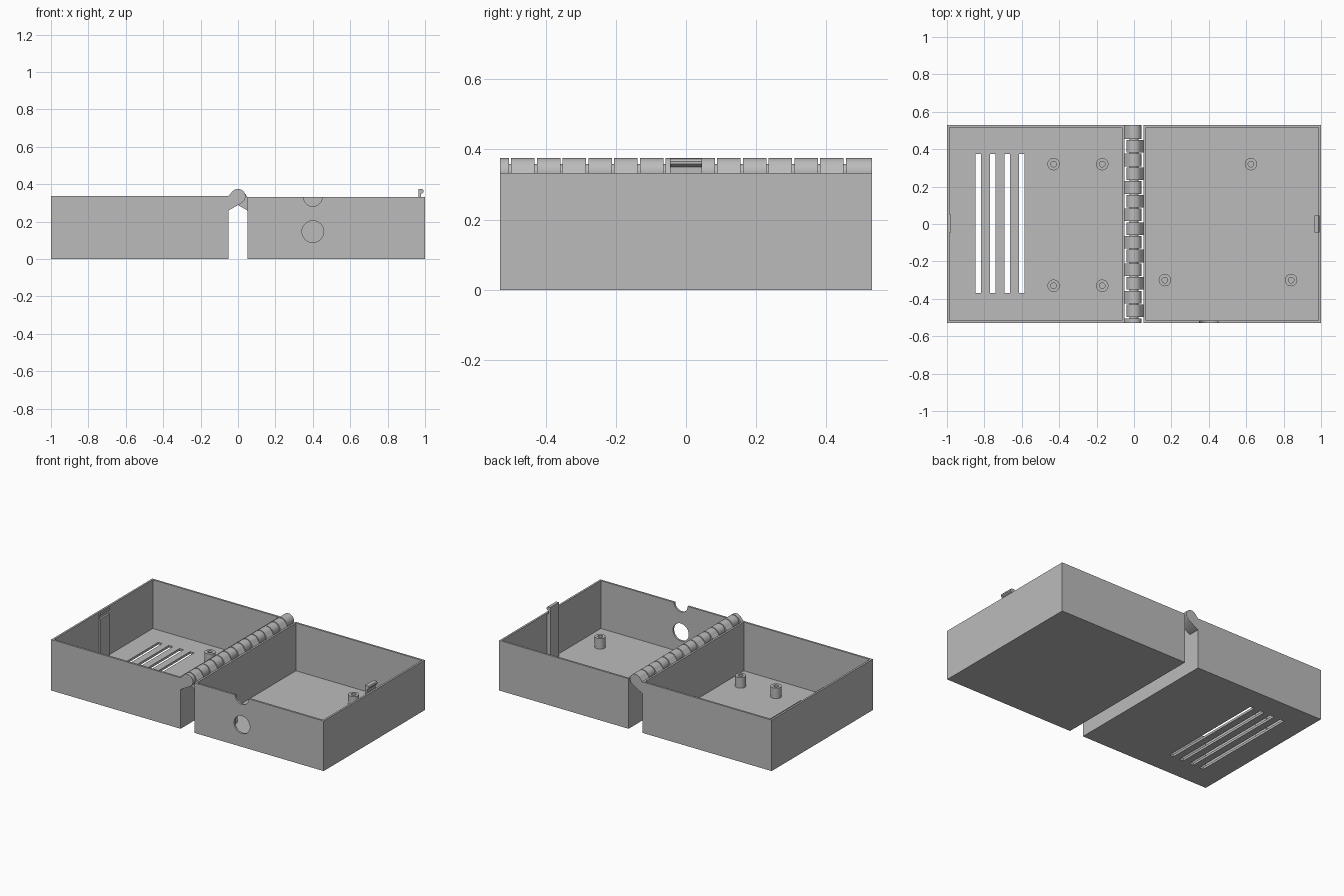
import bpy, bmesh
from math import cos, sin, radians, tau

cube = bpy.data.objects.get("Cube")
if cube:
    bpy.data.objects.remove(cube, do_unlink=True)

grey = bpy.data.materials.new("plain grey")
grey.use_nodes = True
grey.diffuse_color = (0.5, 0.5, 0.5, 1)
grey.node_tree.nodes["Principled BSDF"].inputs["Base Color"].default_value = (0.5, 0.5, 0.5, 1)

WALL, FLOOR, DEPTH = 0.013, 0.015, 0.53
AXIS_Z, KNUCKLE_R = 0.335, 0.04


def finish(name, bm):
    bmesh.ops.recalc_face_normals(bm, faces=bm.faces[:])
    mesh = bpy.data.meshes.new(name)
    bm.to_mesh(mesh)
    bm.free()
    mesh.materials.append(grey)
    obj = bpy.data.objects.new(name, mesh)
    bpy.context.scene.collection.objects.link(obj)
    return obj


def smooth(obj):
    bpy.ops.object.select_all(action='DESELECT')
    bpy.context.view_layer.objects.active = obj
    obj.select_set(True)
    bpy.ops.object.shade_smooth_by_angle(angle=radians(35))


def box(name, x0, x1, y0, y1, z0, z1):
    bm = bmesh.new()
    bmesh.ops.create_cube(bm, size=1)
    for v in bm.verts:
        v.co = (x1 if v.co.x > 0 else x0, y1 if v.co.y > 0 else y0, z1 if v.co.z > 0 else z0)
    return finish(name, bm)


def prism(name, outline, y0, y1):
    """Extrude an x-z outline along y."""
    bm = bmesh.new()
    face = bm.faces.new([bm.verts.new((x, y0, z)) for x, z in outline])
    out = bmesh.ops.extrude_face_region(bm, geom=[face])
    for v in out["geom"]:
        if isinstance(v, bmesh.types.BMVert):
            v.co.y = y1
    return finish(name, bm)


def circle(x, z, r, n=48):
    return [(x + r * cos(tau * i / n), z + r * sin(tau * i / n)) for i in range(n)]


def cut(obj, cutter):
    """Subtract the cutter, then discard it."""
    cutter.hide_render = True
    mod = obj.modifiers.new("cut", 'BOOLEAN')
    mod.operation, mod.solver, mod.object = 'DIFFERENCE', 'EXACT', cutter
    bpy.ops.object.select_all(action='DESELECT')
    bpy.context.view_layer.objects.active = obj
    obj.select_set(True)
    bpy.ops.object.modifier_apply(modifier=mod.name)
    bpy.data.objects.remove(cutter, do_unlink=True)


def tray(name, x0, x1, height):
    obj = box(name, x0, x1, -DEPTH, DEPTH, 0, height)
    cut(obj, box("cavity", x0 + WALL, x1 - WALL, -DEPTH + WALL, DEPTH - WALL, FLOOR, 1))
    return obj


def post(name, x, y, n=32):
    """Hollow screw post, turned from a rectangular section."""
    bm = bmesh.new()
    top = FLOOR + 0.07
    section = [(0.033, FLOOR - 0.002), (0.033, top), (0.015, top), (0.015, FLOOR - 0.002)]
    rings = [[bm.verts.new((x + r * cos(tau * i / n), y + r * sin(tau * i / n), z))
              for i in range(n)] for r, z in section]
    for k in range(4):
        a, b = rings[k], rings[(k + 1) % 4]
        for i in range(n):
            j = (i + 1) % n
            bm.faces.new((a[i], a[j], b[j], b[i]))
    smooth(finish(name, bm))


# Vented tray with four slots through its floor
right_tray = tray("right_tray", -1, -0.05, 0.338)
for x in (-0.832, -0.755, -0.677, -0.6):
    cut(right_tray, box("slot", x - 0.015, x + 0.015, -0.37, 0.375, -0.1, 0.1))

# Tray with a cable hole and a rim notch in its front wall
left_tray = tray("left_tray", 0.05, 1, 0.332)
for z, r in ((0.147, 0.058), (0.332, 0.05)):
    cut(left_tray, prism("hole", circle(0.4, z, r), -DEPTH - 0.05, -DEPTH + 0.05))
smooth(left_tray)

# Screw posts
for side, spots in (
        ("right", ((-0.43, 0.32), (-0.17, 0.32), (-0.43, -0.33), (-0.17, -0.33))),
        ("left", ((0.625, 0.32), (0.165, -0.3), (0.84, -0.3)))):
    for i, (x, y) in enumerate(spots):
        post(f"{side}_screw_post_{i + 1}", x, y)

# Hinge: knuckles alternate between the two trays
edges = [-DEPTH] + [-0.501 + 0.0733 * i for i in range(14)] + [DEPTH]
for i, (y0, y1) in enumerate(zip(edges, edges[1:])):
    side = -1 if i % 2 == 0 else 1
    rim = 0.338 if side < 0 else 0.332
    arc = [radians(40 + 200 * k / 28) for k in range(29)]
    outline = [(KNUCKLE_R * cos(a), AXIS_Z + KNUCKLE_R * sin(a)) for a in arc]
    outline += [(0.05, 0.26), (0.055, 0.26), (0.055, rim), (0.05, rim)]
    gap0 = 0 if i == 0 else 0.003
    gap1 = 0 if i == 14 else 0.003
    smooth(prism(f"hinge_knuckle_{i + 1}", [(side * x, z) for x, z in outline],
                 y0 + gap0, y1 - gap1))
smooth(prism("hinge_pin", circle(0, AXIS_Z, 0.024, 32), -DEPTH + 0.01, DEPTH - 0.01))

# Snap clip rising from the inner side wall, with a rounded hook
clip = [(0.964, FLOOR), (0.99, FLOOR), (0.99, 0.328), (0.978, 0.328), (0.978, 0.35),
        (0.986, 0.352), (0.992, 0.358), (0.992, 0.366), (0.987, 0.373), (0.98, 0.375),
        (0.964, 0.375)]
smooth(prism("clip", clip, -0.045, 0.045))

# Catch rib on the opposite wall, grooved to take the hook
catch = [(-0.99, FLOOR), (-0.979, FLOOR), (-0.979, 0.292), (-0.986, 0.296), (-0.986, 0.314),
         (-0.979, 0.318), (-0.979, 0.334), (-0.99, 0.334)]
prism("clip_catch", catch, -0.045, 0.05)
